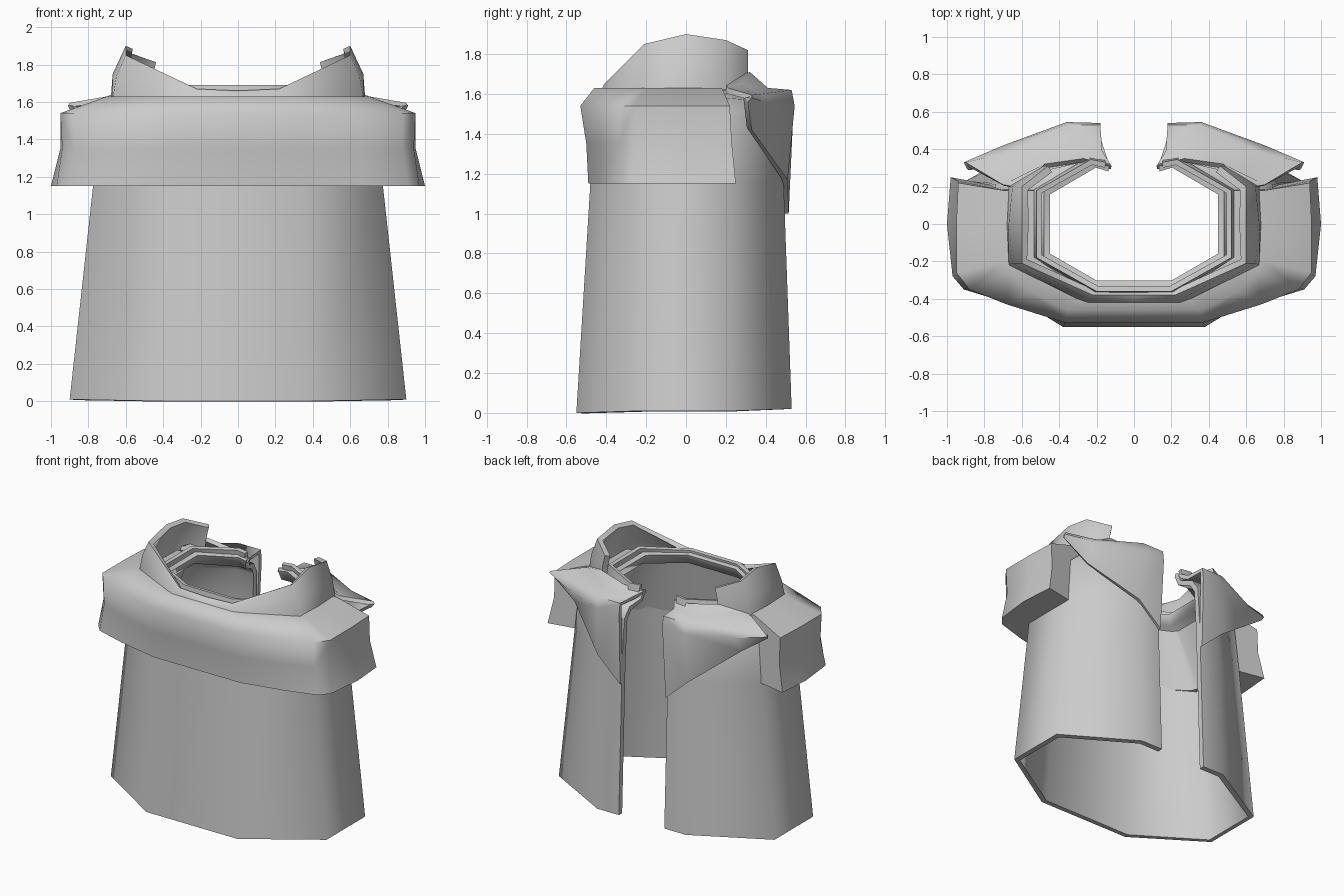
import bpy


def loft(name, rows, thickness=0.0, closed=False):
    """Skin rows of half-outline points, mirror across x, optionally thicken."""
    n = len(rows[0])
    verts = [p for row in rows for p in row]
    count = len(rows)
    faces = []
    for i in range(count if closed else count - 1):
        a, b = i * n, ((i + 1) % count) * n
        for j in range(n - 1):
            faces.append((a + j, a + j + 1, b + j + 1, b + j))
    if closed:  # cap at the open back end
        faces.append([i * n + n - 1 for i in range(count)][::-1])
    mesh = bpy.data.meshes.new(name)
    mesh.from_pydata(verts, [], faces)
    mesh.update()
    obj = bpy.data.objects.new(name, mesh)
    bpy.context.collection.objects.link(obj)
    mirror = obj.modifiers.new("mirror", 'MIRROR')
    mirror.use_clip = True
    if thickness:
        solid = obj.modifiers.new("thickness", 'SOLIDIFY')
        solid.thickness = thickness
        solid.offset = -1
    bpy.ops.object.select_all(action='DESELECT')
    obj.select_set(True)
    bpy.context.view_layer.objects.active = obj
    for m in list(obj.modifiers):
        bpy.ops.object.modifier_apply(modifier=m.name)
    bpy.ops.object.shade_smooth_by_angle(angle=1.13)
    return obj


def level(z, pts):
    return [(x, y, z) for x, y in pts]


def octagon(z0, z1, fx, front, wide, side, bx, back, gap, gap_y):
    """Half of an octagonal ring, open at the back; z0 front, z1 back."""
    zm = (z0 + z1) / 2
    return [(0, front, z0), (fx, front, z0), (wide, -side, zm), (wide, side, zm),
            (bx, back, z1), (gap, gap_y, z1)]


# Long cloak body, open down the back, closing in to the neck
loft("cloak_body", [
    octagon(0.00, 0.02, 0.38, -0.55, 0.90, 0.23, 0.37, 0.53, 0.19, 0.53),
    octagon(1.15, 1.15, 0.35, -0.48, 0.775, 0.22, 0.35, 0.49, 0.19, 0.49),
    octagon(1.50, 1.48, 0.34, -0.46, 0.74, 0.21, 0.34, 0.48, 0.18, 0.48),
    octagon(1.60, 1.56, 0.30, -0.42, 0.64, 0.20, 0.30, 0.44, 0.17, 0.43),
    octagon(1.62, 1.59, 0.22, -0.35, 0.50, 0.18, 0.22, 0.35, 0.14, 0.34),
    octagon(1.67, 1.65, 0.21, -0.34, 0.48, 0.18, 0.21, 0.34, 0.13, 0.32),
], 0.04)

# Heavy mantle over the front and both shoulders
loft("shoulder_mantle", [
    level(1.15, [(0, -.44), (.33, -.44), (.55, -.32), (.70, -.21), (.72, -.15), (.72, 0), (.72, .20)]),
    level(1.15, [(0, -.49), (.36, -.49), (.68, -.42), (.91, -.35), (.97, -.28), (1.0, 0), (.98, .25)]),
    level(1.35, [(0, -.50), (.36, -.50), (.67, -.42), (.88, -.34), (.94, -.26), (.95, 0), (.94, .23)]),
    level(1.54, [(0, -.53), (.36, -.53), (.68, -.43), (.88, -.35), (.95, -.26), (.95, 0), (.94, .22)]),
    level(1.63, [(0, -.46), (.36, -.46), (.56, -.36), (.66, -.26), (.70, -.20), (.70, 0), (.70, .18)]),
    level(1.63, [(0, -.36), (.23, -.36), (.38, -.28), (.50, -.20), (.52, -.18), (.52, 0), (.52, .18)]),
], closed=True)

# Pointed lapels lying over the back shoulders
loft("back_lapel", [
    [(.90, .31, 1.56), (.70, .33, 1.42), (.38, .51, 1.17), (.19, .515, 1.00)],
    [(.91, .33, 1.58), (.70, .42, 1.55), (.36, .545, 1.54), (.18, .54, 1.54)],
    [(.90, .33, 1.595), (.68, .38, 1.60), (.36, .53, 1.62), (.18, .53, 1.62)],
    [(.70, .21, 1.63), (.58, .27, 1.65), (.40, .41, 1.63), (.17, .39, 1.62)],
    [(.58, .19, 1.67), (.48, .32, 1.71), (.27, .35, 1.67), (.12, .31, 1.65)],
], 0.03)

# Standing collar, low at the front and high at the sides
loft("standing_collar", [
    [(0, -.43, 1.61), (.25, -.43, 1.61), (.67, -.22, 1.62), (.68, 0, 1.62), (.67, .20, 1.62), (.49, .31, 1.63)],
    [(0, -.41, 1.645), (.24, -.41, 1.65), (.65, -.21, 1.74), (.67, 0, 1.75), (.65, .20, 1.74), (.48, .31, 1.73)],
    [(0, -.38, 1.66), (.22, -.38, 1.67), (.60, -.21, 1.85), (.60, 0, 1.90), (.60, .20, 1.87), (.46, .31, 1.82)],
], 0.04)

# Inner neck band showing inside the collar
loft("neck_band", [
    octagon(1.60, 1.60, 0.21, -0.37, 0.54, 0.18, 0.24, 0.36, 0.16, 0.35),
    octagon(1.69, 1.69, 0.20, -0.36, 0.52, 0.18, 0.23, 0.345, 0.15, 0.33),
], 0.03)
